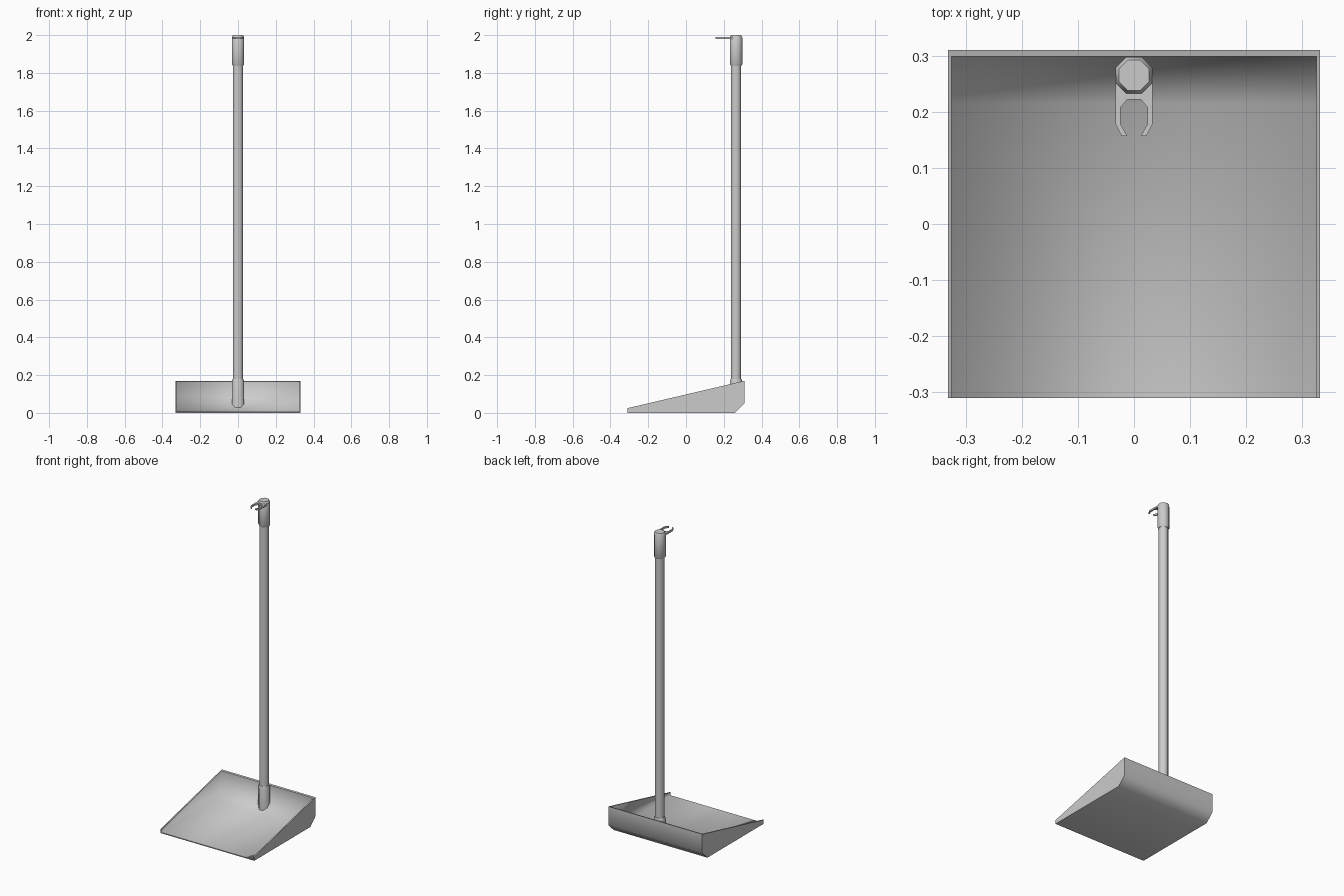
import bpy
import bmesh
import math

cube = bpy.data.objects.get("Cube")
if cube:
    bpy.data.objects.remove(cube, do_unlink=True)

# One grey finish for every part
GREY = (0.6, 0.6, 0.6, 1)
grey = bpy.data.materials.new("plain grey")
grey.use_nodes = True
grey.diffuse_color = GREY
grey.node_tree.nodes["Principled BSDF"].inputs["Base Color"].default_value = GREY

HALF_W, WALL = 0.332, 0.007
POLE_Y = 0.265


def finish(bm, name):
    mesh = bpy.data.meshes.new(name)
    bm.to_mesh(mesh)
    bm.free()
    mesh.materials.append(grey)
    obj = bpy.data.objects.new(name, mesh)
    bpy.context.collection.objects.link(obj)
    return obj


def smooth_by_angle(obj, angle):
    bpy.ops.object.select_all(action="DESELECT")
    obj.select_set(True)
    bpy.context.view_layer.objects.active = obj
    bpy.ops.object.shade_smooth_by_angle(angle=math.radians(angle))


def octagon_post(name, rings, fit=None):
    """Stack eight-sided rings of (flat radius, height); fit can reshape the lowest ring."""
    bm = bmesh.new()
    loops = []
    for flat, z in rings:
        r = flat / math.cos(math.pi / 8)
        loops.append([bm.verts.new((r * math.cos((i + 0.5) * math.pi / 4),
                                    POLE_Y + r * math.sin((i + 0.5) * math.pi / 4), z))
                      for i in range(8)])
    for low, high in zip(loops, loops[1:]):
        for i in range(8):
            j = (i + 1) % 8
            bm.faces.new((low[i], low[j], high[j], high[i]))
    bm.faces.new(loops[0][::-1])
    bm.faces.new(loops[-1])
    if fit:
        for v in loops[0]:
            v.co.z = fit(v.co.y)
    obj = finish(bm, name)
    smooth_by_angle(obj, 50)
    return obj


# Dustpan: outer and inner side profiles share the sloping rim
outer = [(-0.31, 0.025), (-0.31, 0), (0.258, 0), (0.31, 0.05), (0.31, 0.17)]
inner = [(-0.31, 0.025), (-0.31, 0.006), (0.215, 0.012), (0.299, 0.09), (0.299, 0.167)]
bm = bmesh.new()


def row(points, x):
    return [bm.verts.new((x, y, z)) for y, z in points]


out_l, out_r = row(outer, HALF_W), row(outer, -HALF_W)
in_l, in_r = row(inner, HALF_W - WALL), row(inner, -HALF_W + WALL)
shell, hollow = [], []
for i in range(1, 4):
    shell.append(bm.faces.new((out_l[i], out_r[i], out_r[i + 1], out_l[i + 1])))
    hollow.append(bm.faces.new((in_l[i], in_l[i + 1], in_r[i + 1], in_r[i])))
bm.faces.new(out_l)
bm.faces.new(out_r[::-1])
hollow += [bm.faces.new(in_l[::-1]), bm.faces.new(in_r)]
# Rim along the sides and back, and the front lip
for o, n in ((out_l, in_l), (out_r, in_r)):
    bm.faces.new((o[0], o[4], n[4], n[0]))
    bm.faces.new((o[0], o[1], n[1], n[0]))
bm.faces.new((out_l[4], out_r[4], in_r[4], in_l[4]))
bm.faces.new((out_l[1], out_r[1], in_r[1], in_l[1]))
bmesh.ops.recalc_face_normals(bm, faces=bm.faces)
# Soft shading within the hollow and round the underside, crisp elsewhere
for f in bm.faces:
    f.smooth = True
for e in bm.edges:
    e.smooth = any(all(f in group for f in e.link_faces) for group in (shell, hollow))
finish(bm, "dustpan")

# Upright handle, its socket and its top cap
octagon_post("handle_socket", [(0.033, 0.02), (0.033, 0.165), (0.029, 0.18)],
             fit=lambda y: 0.024 + 0.93 * (y - 0.232))
octagon_post("handle_pole", [(0.027, 0.1), (0.027, 1.86)])
octagon_post("handle_cap", [(0.029, 1.838), (0.033, 1.845), (0.033, 1.988), (0.027, 2.0)])

# Open clip on the cap: matching outer and inner edge points, mirrored
outside = [(0.012, 0.157), (0.022, 0.157), (0.033, 0.178), (0.033, 0.265)]
inside = [(0.012, 0.157), (0.024, 0.178), (0.024, 0.208), (0.012, 0.222)]
half = outside + inside[:0:-1]
bm = bmesh.new()
outline = outside + [(-x, y) for x, y in outside[::-1]]
outline += [(-x, y) for x, y in inside[1:]] + inside[:0:-1]
face = bm.faces.new([bm.verts.new((x, y, 1.979)) for x, y in outline])
top = bmesh.ops.extrude_face_region(bm, geom=[face])
for v in top["geom"]:
    if isinstance(v, bmesh.types.BMVert):
        v.co.z += 0.01
bmesh.ops.recalc_face_normals(bm, faces=bm.faces)
finish(bm, "clip")
